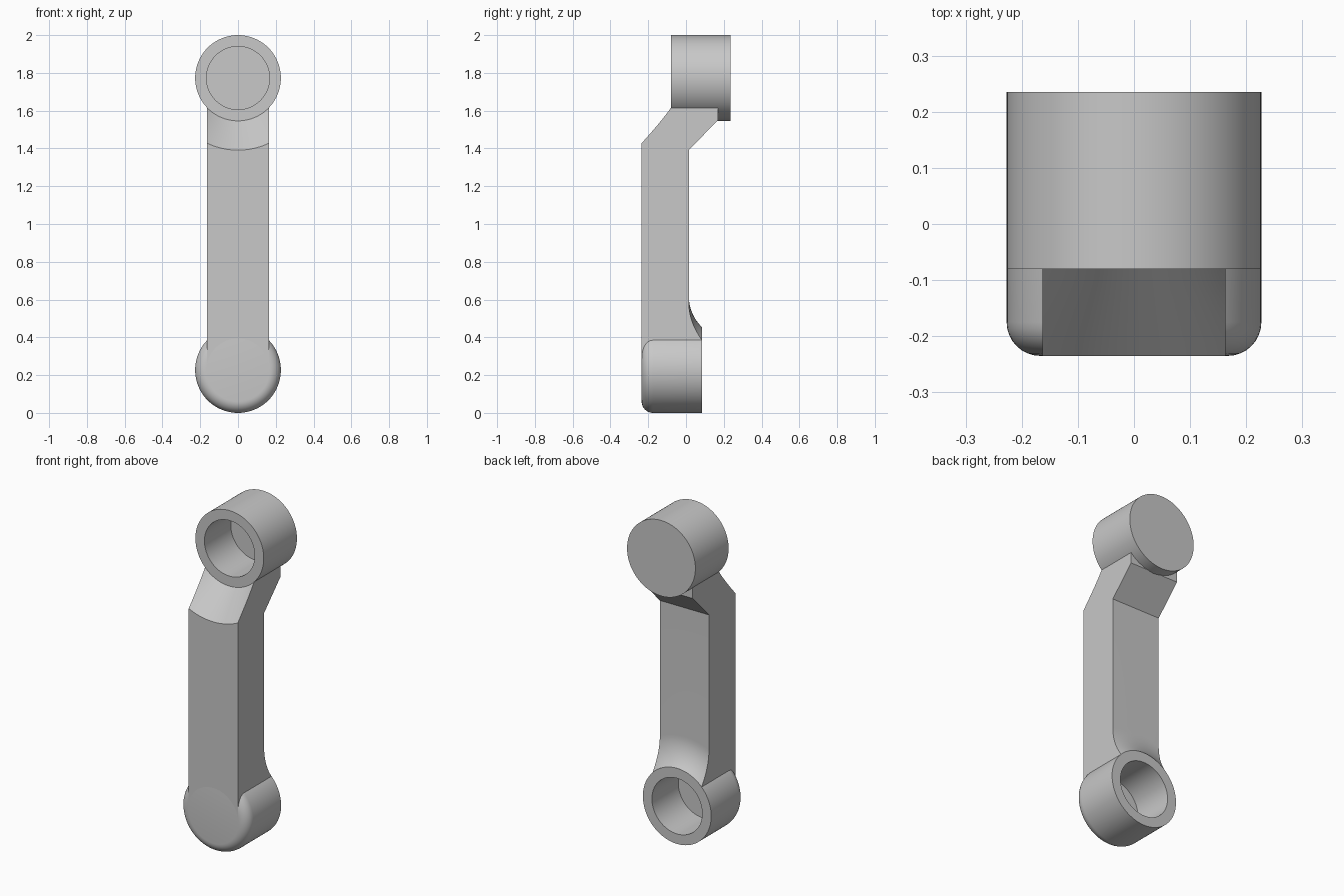
import bpy, bmesh
from math import sqrt, sin, cos, pi, radians
from mathutils import Vector

cube = bpy.data.objects.get("Cube")
if cube:
    bpy.data.objects.remove(cube, do_unlink=True)

# Single grey finish
grey = bpy.data.materials.new("plain grey")
grey.use_nodes = True
tone = (0.58, 0.58, 0.58, 1)
grey.diffuse_color = tone
grey.node_tree.nodes["Principled BSDF"].inputs["Base Color"].default_value = tone

R, BORE, FILLET = 0.227, 0.167, 0.06
LOW, HIGH = R, 2 - R              # heights of the two socket axes
HALF = 0.163                      # half width of the arm
FRONT, BACK = -0.235, 0.235


def finish(bm, name):
    bmesh.ops.remove_doubles(bm, verts=bm.verts, dist=1e-5)
    bmesh.ops.recalc_face_normals(bm, faces=bm.faces)
    mesh = bpy.data.meshes.new(name)
    bm.to_mesh(mesh)
    bm.free()
    mesh.materials.append(grey)
    obj = bpy.data.objects.new(name, mesh)
    bpy.context.collection.objects.link(obj)
    bpy.ops.object.select_all(action='DESELECT')
    obj.select_set(True)
    bpy.context.view_layer.objects.active = obj
    bpy.ops.object.shade_smooth_by_angle(angle=radians(25))
    return obj


def lathe(name, profile, height):
    """Revolve (radius, y) points about a front-to-back axis."""
    bm = bmesh.new()
    verts = [bm.verts.new((r, y, height)) for r, y in profile]
    edges = [bm.edges.new(pair) for pair in zip(verts, verts[1:])]
    bmesh.ops.spin(bm, geom=verts + edges, cent=(0, 0, height),
                   axis=(0, 1, 0), angle=2 * pi, steps=96)
    return finish(bm, name)


# Upper socket: blind bore open to the front
lathe("upper_socket", [(0, 0.17), (BORE, 0.17), (BORE, -0.08),
                       (R, -0.08), (R, BACK), (0, BACK)], HIGH)

# Lower socket: rounded front rim, blind bore open to the back
rim = [(R - FILLET + FILLET * sin(a), FRONT + FILLET - FILLET * cos(a))
       for a in (i * pi / 16 for i in range(9))]
lathe("lower_socket", [(0, FRONT)] + rim + [(R, 0.085), (BORE, 0.085),
                                            (BORE, -0.165), (0, -0.165)], LOW)


def arm_section(x):
    """Closed (y, z) outline of the arm at one position across its width."""
    def above(r):
        return LOW + sqrt(r * r - x * x)

    def below(r):
        return HIGH - sqrt(r * r - x * x)

    pts = [(-0.17, above(0.2)), (-0.17, above(0.166)), (FRONT, above(0.166))]
    # Conical front slope leading up to the upper socket
    for i in range(7):
        t = i / 6
        pts.append((FRONT + 0.155 * t, below(0.382 - 0.155 * t)))
    # Hidden top inside the socket wall, then the straight back slope
    pts += [(-0.075, below(0.2)), (0.17, below(0.2)), (0.17, 1.55), (0.015, 1.392)]
    # Concave flare down to the lower socket
    sweep, radius = radians(46.4), 0.225
    for i in range(11):
        a = sweep * i / 10
        pts.append((0.015 + radius * (1 - cos(a)), above(0.39 - radius * sin(a))))
    pts.append((0.08, above(0.2)))
    return pts


# Cranked arm, lofted across its width
bm = bmesh.new()
steps = 32
loops = []
for i in range(steps + 1):
    x = HALF * (2 * i / steps - 1)
    loops.append([bm.verts.new(Vector((x, y, z))) for y, z in arm_section(x)])
for a, b in zip(loops, loops[1:]):
    for j in range(len(a)):
        bm.faces.new((a[j - 1], a[j], b[j], b[j - 1]))
bm.faces.new(loops[0])
bm.faces.new(loops[-1])
finish(bm, "cranked_arm")
